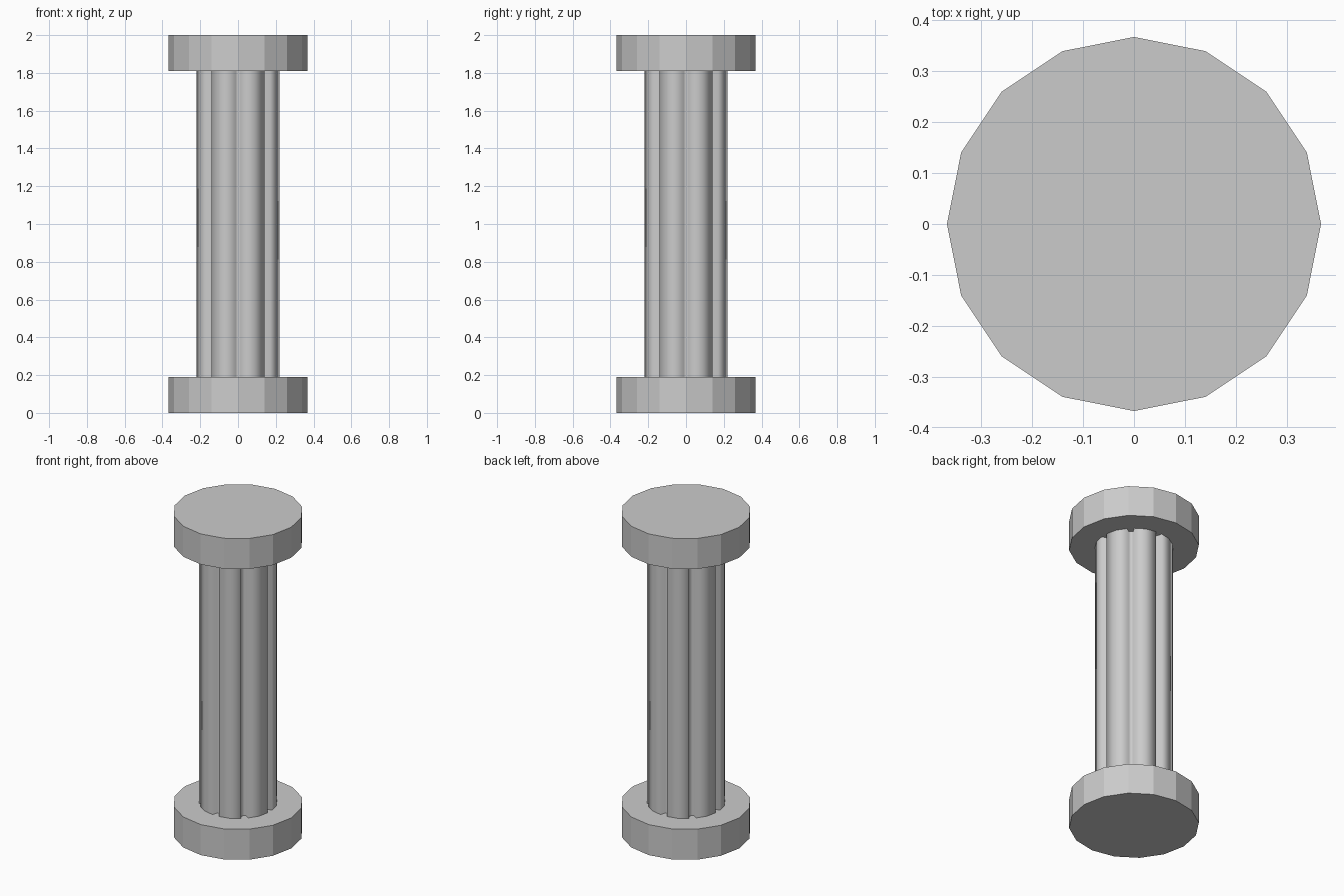
import bpy
import bmesh
from math import cos, sin, radians, pi

cube = bpy.data.objects.get("Cube")
if cube:
    bpy.data.objects.remove(cube, do_unlink=True)

stone = bpy.data.materials.new("grey_stone")
stone.use_nodes = True
GREY = (0.6, 0.6, 0.6, 1)
stone.diffuse_color = GREY
stone.node_tree.nodes["Principled BSDF"].inputs["Base Color"].default_value = GREY


def prism(name, outline, z0, z1, smooth):
    """Extrude a closed outline of (radius, degrees) points from z0 to z1."""
    bm = bmesh.new()
    points = [(r * cos(radians(a)), r * sin(radians(a))) for r, a in outline]
    low = [bm.verts.new((x, y, z0)) for x, y in points]
    high = [bm.verts.new((x, y, z1)) for x, y in points]
    n = len(points)
    for i in range(n):
        j = (i + 1) % n
        side = bm.faces.new((low[i], low[j], high[j], high[i]))
        side.smooth = smooth
    bm.faces.new(low[::-1])
    bm.faces.new(high)
    mesh = bpy.data.meshes.new(name)
    bm.to_mesh(mesh)
    bm.free()
    mesh.materials.append(stone)
    obj = bpy.data.objects.new(name, mesh)
    bpy.context.collection.objects.link(obj)
    return obj


# Sixteen-sided base and capital
disc = [(0.367, 22.5 * i) for i in range(16)]
prism("base", disc, 0, 0.19, False)
prism("capital", disc, 1.81, 2, False)

# Shaft with eight narrow flutes between broad ribs
flute_and_rib = [(0.185, -4), (0.185, 4), (0.22, 5.5), (0.222, 22.5), (0.22, 39.5)]
shaft = [(r, a + 45 * k) for k in range(8) for r, a in flute_and_rib]
prism("fluted_shaft", shaft, 0.19, 1.81, True)
